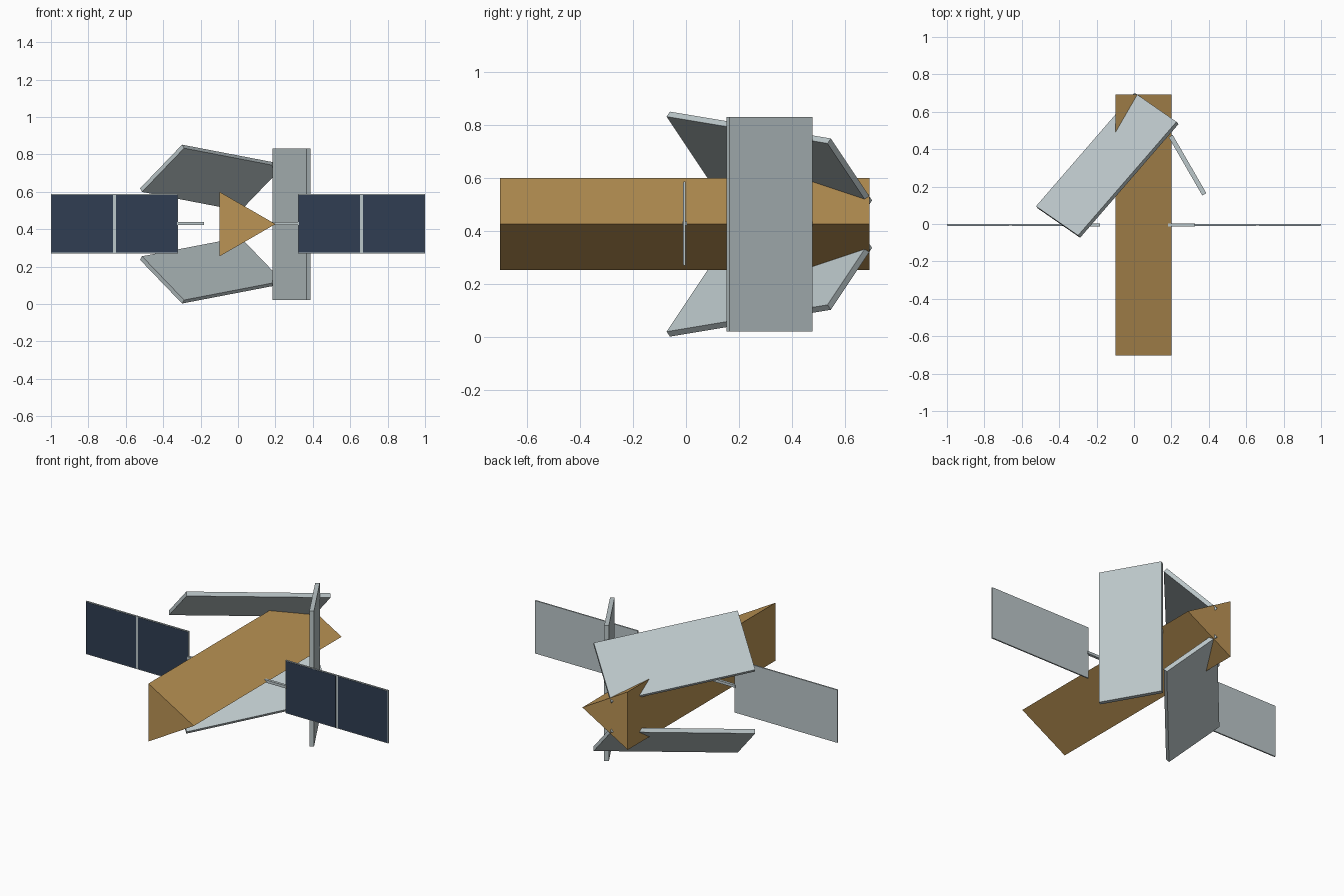
import bpy, bmesh
from math import radians, cos, sin
from mathutils import Matrix, Vector

cube = bpy.data.objects.get("Cube")
if cube:
    bpy.data.objects.remove(cube, do_unlink=True)

AXIS_Z = 0.427   # height of the body axis
MID_Y = -0.005   # middle of the body and the panels


def material(name, rgb):
    m = bpy.data.materials.new(name)
    m.use_nodes = True
    color = (*rgb, 1.0)
    m.diffuse_color = color
    m.node_tree.nodes["Principled BSDF"].inputs["Base Color"].default_value = color
    return m


gold = material("gold_foil", (0.50, 0.295, 0.09))
grey = material("light_grey", (0.50, 0.57, 0.585))
navy = material("navy_cells", (0.029, 0.048, 0.085))


def finish(name, bm, mat):
    bmesh.ops.recalc_face_normals(bm, faces=bm.faces)
    mesh = bpy.data.meshes.new(name)
    bm.to_mesh(mesh)
    bm.free()
    mesh.materials.append(mat)
    obj = bpy.data.objects.new(name, mesh)
    bpy.context.collection.objects.link(obj)
    return obj


def box(name, size, mat, matrix):
    bm = bmesh.new()
    bmesh.ops.create_cube(bm, size=1.0, matrix=matrix @ Matrix.Diagonal((*size, 1.0)))
    return finish(name, bm, mat)


def rot(degrees, axis):
    return Matrix.Rotation(radians(degrees), 4, axis)


# Triangular prism body
bm = bmesh.new()
ring = [bm.verts.new((0.2 * cos(radians(a)), MID_Y - 0.698, AXIS_Z + 0.2 * sin(radians(a))))
        for a in (0, 120, 240)]
cap = bm.faces.new(ring)
side = bmesh.ops.extrude_face_region(bm, geom=[cap], use_keep_orig=True)
bmesh.ops.translate(bm, vec=(0, 1.396, 0),
                    verts=[v for v in side["geom"] if isinstance(v, bmesh.types.BMVert)])
finish("body", bm, gold)

# Three tilted petals round the axis, each also twisted in its own plane
for name, turn in (("left", 0), ("upper", -120), ("lower", 120)):
    place = (Matrix.Translation((0, 0, AXIS_Z)) @ rot(turn, 'Y')
             @ Matrix.Translation((0.286, 0.3145, 0)) @ rot(30, 'Z') @ rot(turn, 'X'))
    box(name + "_petal", (0.025, 0.36, 0.81), grey, place)

# Solar wings: rod, backing and two cell plates on each side
for name, s in (("left", 1), ("right", -1)):
    def at(x, y=0.0):
        return Matrix.Translation((s * x, MID_Y + y, AXIS_Z + 0.002))

    box(name + "_rod", (0.145, 0.016, 0.016), grey, at(0.2545))
    box(name + "_panel", (0.68, 0.008, 0.316), grey, at(0.66))
    for part, x in (("inner", 0.4885), ("outer", 0.8315)):
        box(f"{name}_{part}_cells", (0.329, 0.002, 0.308), navy, at(x, -0.0045))
